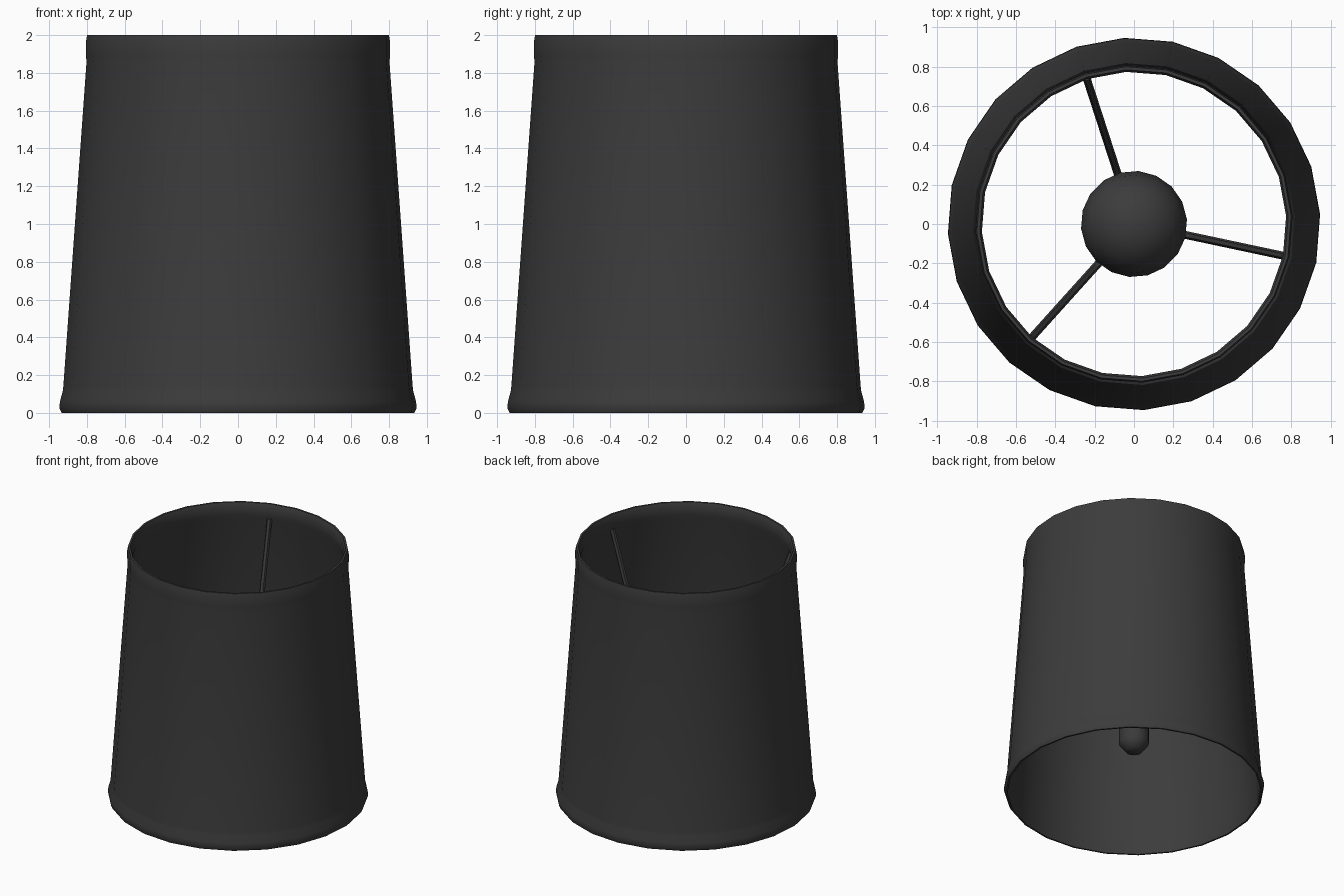
import bpy, math

if "Cube" in bpy.data.objects:
    bpy.data.objects.remove(bpy.data.objects["Cube"])

mat = bpy.data.materials.new("dark_grey")
mat.diffuse_color = (0.045, 0.045, 0.045, 1)
mat.use_nodes = True
mat.node_tree.nodes["Principled BSDF"].inputs["Base Color"].default_value = mat.diffuse_color


def finish(ob, angle=50):
    ob.data.materials.append(mat)
    bpy.ops.object.select_all(action='DESELECT')
    ob.select_set(True)
    bpy.context.view_layer.objects.active = ob
    bpy.ops.object.shade_smooth_by_angle(angle=math.radians(angle))


def lathe(name, profile, sides, start=0.0, closed=True):
    """Spin (radius, z) points around z; zero radius makes a pole."""
    verts, rings, faces = [], [], []
    for r, z in profile:
        n = 1 if r == 0 else sides
        rings.append([len(verts) + i % n for i in range(sides)])
        for i in range(n):
            a = math.radians(start) + math.tau * i / sides
            verts.append((r * math.cos(a), r * math.sin(a), z))
    pairs = list(zip(rings, rings[1:]))
    if closed:
        pairs.append((rings[-1], rings[0]))
    for lo, hi in pairs:
        for i in range(sides):
            j = (i + 1) % sides
            faces.append(list(dict.fromkeys((lo[i], lo[j], hi[j], hi[i]))))
    me = bpy.data.meshes.new(name)
    me.from_pydata(verts, [], faces)
    ob = bpy.data.objects.new(name, me)
    bpy.context.collection.objects.link(ob)
    finish(ob)
    return ob


# Tapered shade wall with rolled trim at both ends, outside then inside
lathe("shade", [
    (0.935, 0.0), (0.947, 0.025), (0.944, 0.06), (0.929, 0.115), (0.926, 0.14),
    (0.803, 1.86), (0.806, 1.89), (0.807, 1.96), (0.800, 2.0),
    (0.785, 2.0), (0.774, 1.97), (0.774, 1.90), (0.788, 1.86),
    (0.911, 0.14), (0.915, 0.03), (0.922, 0.0)], 24, 3)

# Bulb with its narrow socket at the bottom
lathe("bulb", [
    (0, 0.33), (0.06, 0.335), (0.11, 0.40), (0.11, 0.60), (0.13, 0.66),
    (0.20, 0.78), (0.25, 0.87), (0.27, 0.97), (0.25, 1.08), (0.19, 1.17),
    (0.10, 1.225), (0, 1.24)], 18, 5, closed=False)

# Three wire supports running from the top rim down to the socket
path = [(0.785, 1.88), (0.32, 0.62), (0.27, 0.545), (0.20, 0.53), (0.09, 0.53)]
for k in range(3):
    a = math.radians(108 + 120 * k)
    cu = bpy.data.curves.new("wire", 'CURVE')
    cu.dimensions = '3D'
    cu.bevel_depth = 0.02
    cu.bevel_resolution = 1
    cu.use_fill_caps = True
    sp = cu.splines.new('POLY')
    sp.points.add(len(path) - 1)
    for p, (r, z) in zip(sp.points, path):
        p.co = (r * math.cos(a), r * math.sin(a), z, 1)
    ob = bpy.data.objects.new(f"wire_support_{k + 1}", cu)
    bpy.context.collection.objects.link(ob)
    bpy.ops.object.select_all(action='DESELECT')
    ob.select_set(True)
    bpy.context.view_layer.objects.active = ob
    bpy.ops.object.convert(target='MESH')
    finish(bpy.context.view_layer.objects.active)
